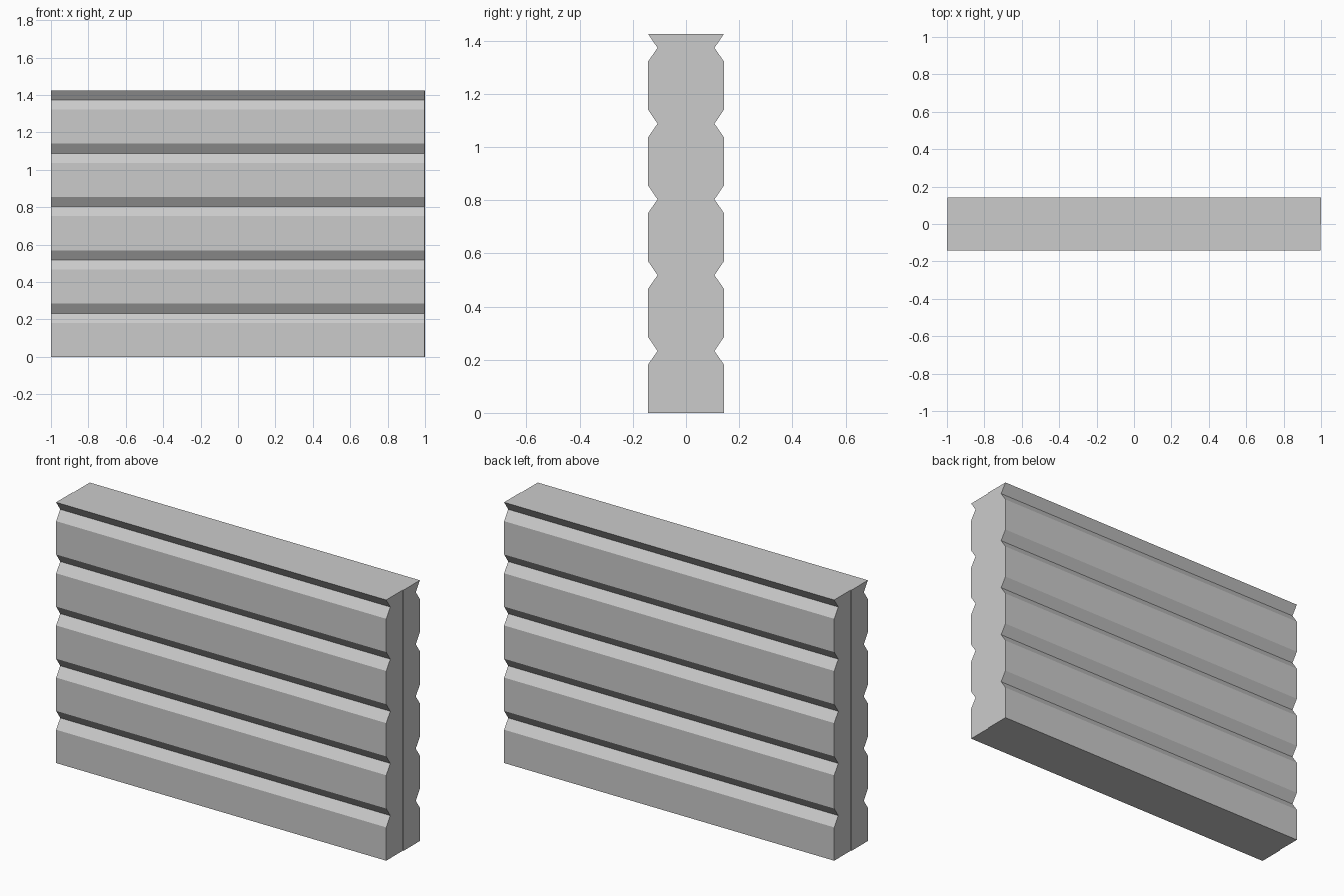
import bpy, bmesh

if "Cube" in bpy.data.objects:
    bpy.data.objects.remove(bpy.data.objects["Cube"])

W = 0.1425          # half thickness
GROOVE = 0.107      # half thickness at the groove bottoms
PITCH = 0.285       # board height
BOARDS = 5
STEP = 0.004        # tiny stagger between the front and back halves
X = 1.0 - STEP

# Side profile of one half, as (distance from middle, height)
half = [(W, 0.0)]
for i in range(BOARDS):
    z = i * PITCH
    half += [(W, z + 0.182), (GROOVE, z + 0.233), (W, z + PITCH)]
half = [(0.0, 0.0)] + half + [(0.0, BOARDS * PITCH)]

bm = bmesh.new()
caps = {}

# Plank faces and end caps of the front and back halves, open along the middle
for side in (-1, 1):
    left, right = ([bm.verts.new((x, side * d, z)) for d, z in half] for x in (-X, X))
    for i in range(len(half) - 1):
        bm.faces.new((left[i], right[i], right[i + 1], left[i + 1]))
    caps[side, -1] = bm.faces.new(left)
    caps[side, 1] = bm.faces.new(right)

# Each half sticks out slightly at its own end
for side in (-1, 1):
    ext = bmesh.ops.extrude_face_region(bm, geom=[caps[side, side]])
    moved = [g for g in ext["geom"] if isinstance(g, bmesh.types.BMVert)]
    bmesh.ops.translate(bm, verts=moved, vec=(side * STEP, 0, 0))
    if caps[side, side].is_valid:
        bmesh.ops.delete(bm, geom=[caps[side, side]], context="FACES_ONLY")

bmesh.ops.remove_doubles(bm, verts=bm.verts, dist=0.0001)
bmesh.ops.recalc_face_normals(bm, faces=bm.faces)

mesh = bpy.data.meshes.new("plank_wall")
bm.to_mesh(mesh)
bm.free()
bpy.context.collection.objects.link(bpy.data.objects.new("plank_wall", mesh))
